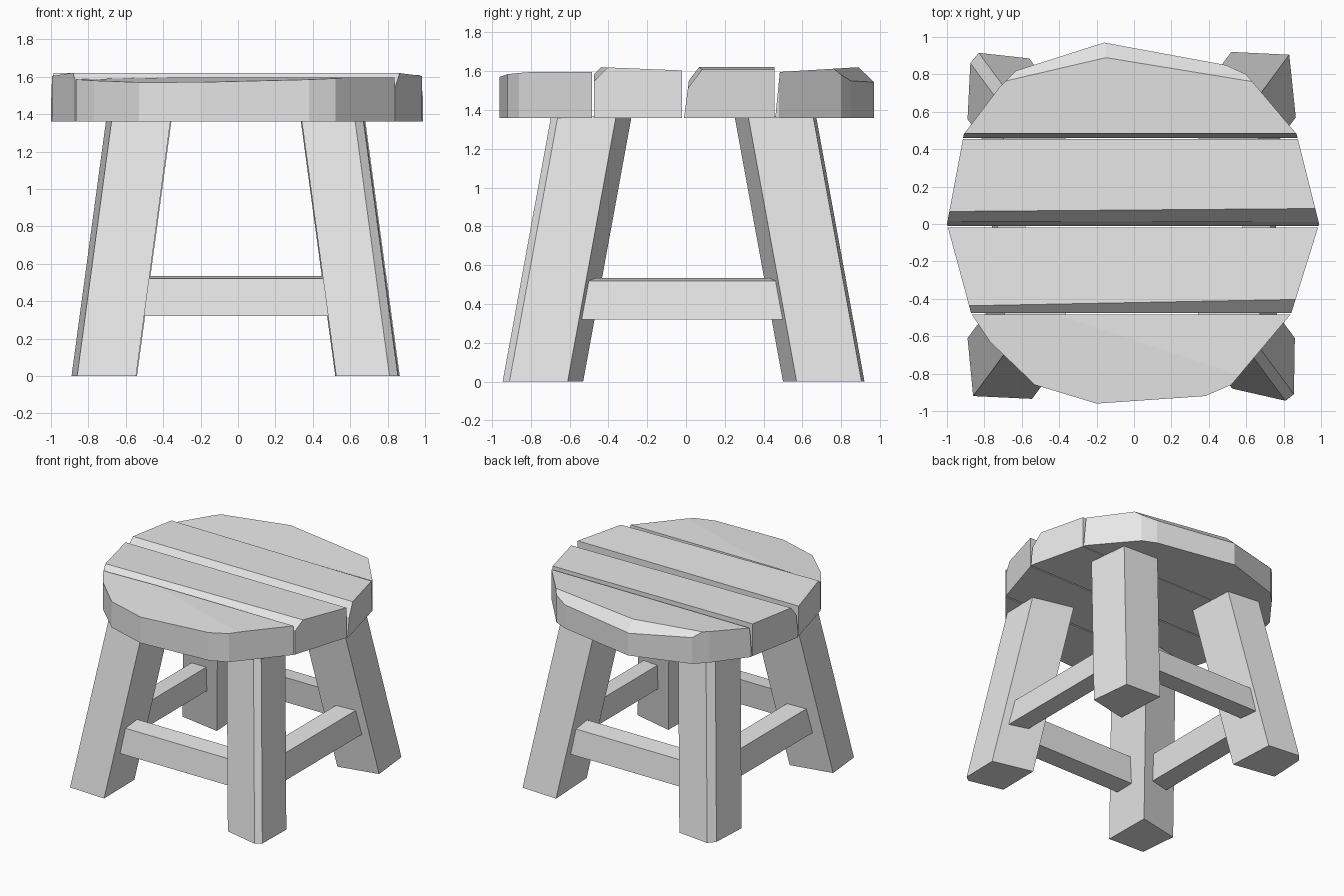
import bpy
import bmesh
from math import pi
from mathutils import Matrix, Vector

cube = bpy.data.objects.get("Cube")
if cube:
    bpy.data.objects.remove(cube, do_unlink=True)

# Single plain colour
GREY = (0.8, 0.8, 0.8, 1)
grey = bpy.data.materials.new("plain grey")
grey.use_nodes = True
grey.diffuse_color = GREY
for node in grey.node_tree.nodes:
    if node.type == 'BSDF_PRINCIPLED':
        node.inputs["Base Color"].default_value = GREY


def prism(lower, upper):
    """Solid between two matching loops of points."""
    bm = bmesh.new()
    low = [bm.verts.new(p) for p in lower]
    high = [bm.verts.new(p) for p in upper]
    bm.faces.new(low)
    bm.faces.new(high)
    for i in range(len(low)):
        j = (i + 1) % len(low)
        bm.faces.new((low[i], low[j], high[j], high[i]))
    bmesh.ops.recalc_face_normals(bm, faces=bm.faces)
    return bm


def cut(bm, point, normal):
    """Saw off everything on the normal side of a plane and cap it."""
    bmesh.ops.bisect_plane(bm, geom=bm.verts[:] + bm.edges[:] + bm.faces[:],
                           plane_co=point, plane_no=Vector(normal).normalized(),
                           clear_outer=True)
    open_edges = [e for e in bm.edges if e.is_boundary]
    if open_edges:
        bmesh.ops.holes_fill(bm, edges=open_edges, sides=0)
    bmesh.ops.recalc_face_normals(bm, faces=bm.faces)


def finish(bm, name):
    mesh = bpy.data.meshes.new(name)
    bm.to_mesh(mesh)
    bm.free()
    mesh.materials.append(grey)
    obj = bpy.data.objects.new(name, mesh)
    bpy.context.collection.objects.link(obj)
    return obj


# Seat: one rough round outline, sawn into four planks
SEAT_BOTTOM = 1.36
SEAT_LIMIT = 1.7
outline = [(-1, 0), (-.91, .48), (-.72, .73), (-.63, .82), (-.16, .97),
           (.49, .85), (.6, .8), (.87, .48), (.99, 0), (.84, -.48),
           (.52, -.86), (.38, -.92), (-.2, -.96), (-.53, -.86),
           (-.77, -.63), (-.87, -.48)]


def plank(name, *cuts):
    bm = prism([(x, y, SEAT_BOTTOM) for x, y in outline],
               [(x, y, SEAT_LIMIT) for x, y in outline])
    for point, normal in cuts:
        cut(bm, point, normal)
    finish(bm, name)


plank("seat_plank_front",
      ((0, -.485, 0), (0, 1, 0)),                 # back side
      ((0, -.5, 1.595), (0, 0, 1)),               # top
      ((0, -.62, 1.595), (-.02, -.06, 1)))        # worn front

plank("seat_plank_mid_front",
      ((0, -.02, 0), (0, 1, 0)),
      ((0, -.475, 0), (0, -1, 0)),
      ((0, -.42, 1.62), (0, .04, 1)),             # top
      ((0, -.42, 1.62), (.014, -.7, .7)))         # chamfer

plank("seat_plank_mid_back",
      ((0, .455, 0), (0, 1, 0)),
      ((0, -.01, SEAT_BOTTOM), (0, -1, .13)),
      ((0, .08, 1.615), (.006, 0, 1)),            # top
      ((0, .075, 1.615), (.01, -.8, .6)))         # chamfer

plank("seat_plank_back",
      ((0, .46, SEAT_BOTTOM), (0, -1, .1)),
      ((0, .88, 1.62), (0, -.06, 1)),             # top
      ((-.15, .89, 1.62), (.17, .98, 1)),         # right back chamfer
      ((-.15, .89, 1.62), (-.24, .97, 1)))        # left back chamfer

# Legs: rough square posts leaning in toward the seat
LEAN_X, LEAN_Y = .185, .25
legs = {
    "leg_front_right": [(-.55, -.54), (-.89, -.61), (-.86, -.92), (-.545, -.935)],
    "leg_front_left": [(.53, -.53), (.86, -.61), (.855, -.91), (.81, -.945), (.525, -.88)],
    "leg_back_left": [(.54, .5), (.865, .57), (.83, .905), (.52, .92)],
    "leg_back_right": [(-.54, .5), (-.89, .56), (-.875, .86), (-.83, .915), (-.56, .885)],
}
for name, foot in legs.items():
    sx = 1 if foot[0][0] > 0 else -1
    sy = 1 if foot[0][1] > 0 else -1
    top = [(x - sx * LEAN_X, y - sy * LEAN_Y, SEAT_BOTTOM + .01) for x, y in foot]
    finish(prism([(x, y, 0) for x, y in foot], top), name)

# Stretchers: four bars between the legs, leaning like the legs
rails = [("stretcher_front", .79), ("stretcher_left", .76),
         ("stretcher_back", .79), ("stretcher_right", .76)]
for i, (name, outer) in enumerate(rails):
    section = [(-outer, .32), (-outer + .03, .52),
               (-outer + .18, .535), (-outer + .16, .325)]
    bm = prism([(-.6, y, z) for y, z in section],
               [(.6, y, z) for y, z in section])
    bmesh.ops.transform(bm, matrix=Matrix.Rotation(i * pi / 2, 4, 'Z'), verts=bm.verts)
    finish(bm, name)
